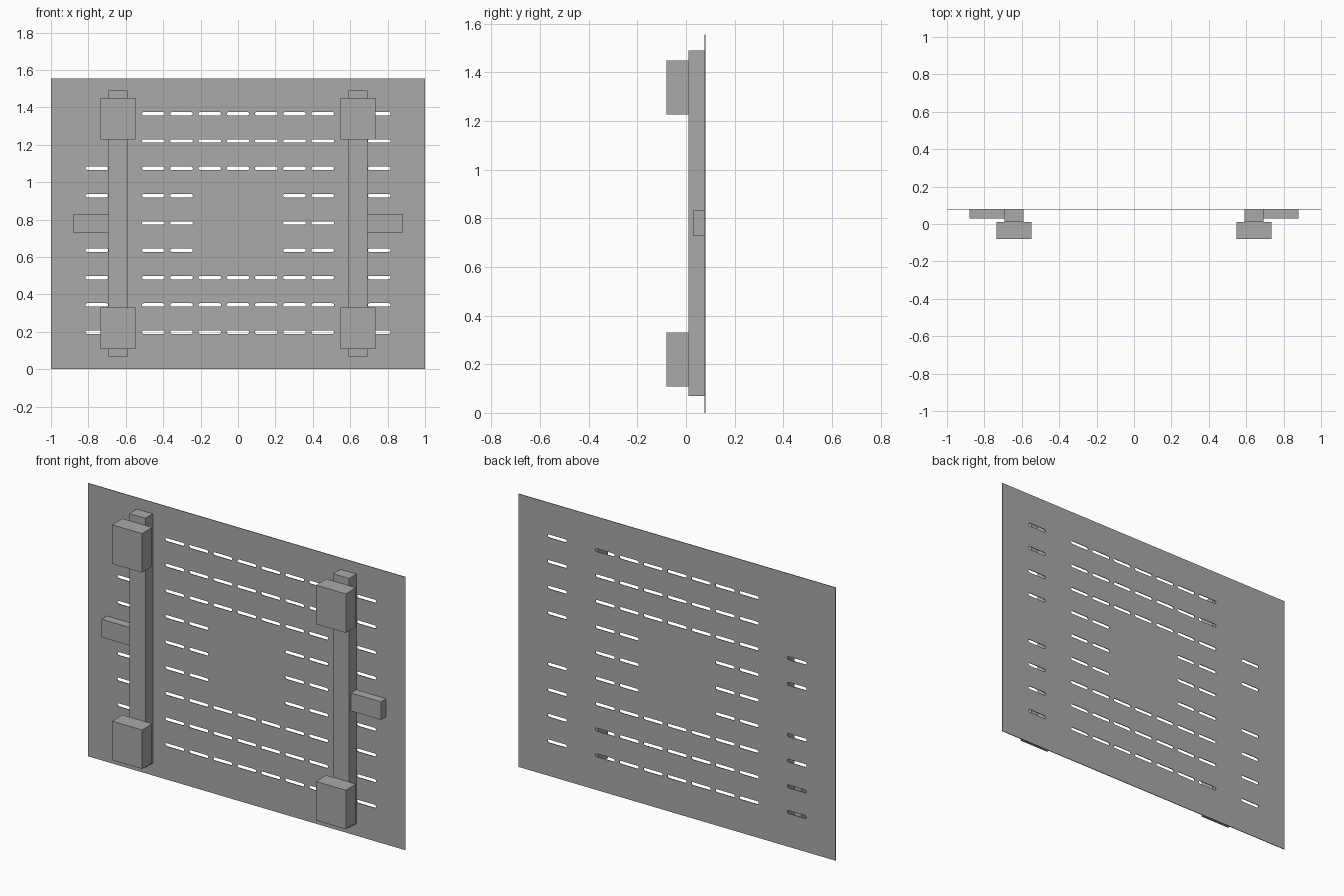
import bpy, bmesh, math

if "Cube" in bpy.data.objects:
    bpy.data.objects.remove(bpy.data.objects["Cube"])

grey = bpy.data.materials.new("plain_grey")
grey.diffuse_color = (0.4, 0.4, 0.4, 1)
grey.use_nodes = True
grey.node_tree.nodes["Principled BSDF"].inputs["Base Color"].default_value = grey.diffuse_color


def add_object(name, bm):
    mesh = bpy.data.meshes.new(name)
    bm.to_mesh(mesh)
    bm.free()
    mesh.materials.append(grey)
    obj = bpy.data.objects.new(name, mesh)
    bpy.context.collection.objects.link(obj)
    return obj


def box(name, x, y, z):
    """Box from (min, max) ranges on each axis."""
    bm = bmesh.new()
    bmesh.ops.create_cube(bm, size=1)
    for v in bm.verts:
        v.co = [(lo + hi) / 2 + c * (hi - lo) for c, (lo, hi) in zip(v.co, (x, y, z))]
    return add_object(name, bm)


# Slotted panel: outline plus slot loops, filled and thickened
PITCH_X, PITCH_Z, MID_Z = 0.151, 0.146, 0.782
SLOT_LEN, SLOT_R = 0.122, 0.009
PANEL_Y = 0.079

bm = bmesh.new()


def loop(points):
    verts = [bm.verts.new((x, PANEL_Y, z)) for x, z in points]
    for a, b in zip(verts, verts[1:] + verts[:1]):
        bm.edges.new((a, b))


def slot(cx, cz):
    pts = []
    for side in (0, 1):
        ex = cx + (1 - 2 * side) * (SLOT_LEN / 2 - SLOT_R)
        for i in range(5):
            a = -math.pi / 2 + side * math.pi + i * math.pi / 4
            pts.append((ex + SLOT_R * math.cos(a), cz + SLOT_R * math.sin(a)))
    loop(pts)


def has_slot(col, row):
    if abs(col) == 4:                        # hidden by the rails
        return False
    if col == 5:                             # right column skips the arm
        return row != 0
    if col == -5:                            # left column lacks the top two
        return row != 0 and row < 3
    return abs(row) > 1 or abs(col) > 1      # blank centre area


loop([(-1, 0), (1, 0), (1, 1.555), (-1, 1.555)])
for col in range(-5, 6):
    for row in range(-4, 5):
        if has_slot(col, row):
            slot(col * PITCH_X, MID_Z + row * PITCH_Z)
bmesh.ops.triangle_fill(bm, use_beauty=True, use_dissolve=False,
                        edges=bm.edges[:], normal=(0, -1, 0))
panel = add_object("slotted_panel", bm)
thick = panel.modifiers.new("thickness", 'SOLIDIFY')
thick.thickness = 0.004
thick.offset = 0

# Rails, mounting blocks and side arms, mirrored left and right
for side, s in (("left", -1), ("right", 1)):
    def span(a, b):
        return tuple(sorted((s * a, s * b)))

    box(side + "_rail", span(0.591, 0.692), (0.011, 0.077), (0.069, 1.49))
    box(side + "_arm", span(0.692, 0.88), (0.029, 0.077), (0.728, 0.831))
    for level, z in (("lower", (0.109, 0.331)), ("upper", (1.227, 1.449))):
        box(f"{side}_{level}_block", span(0.548, 0.736), (-0.081, 0.011), z)
